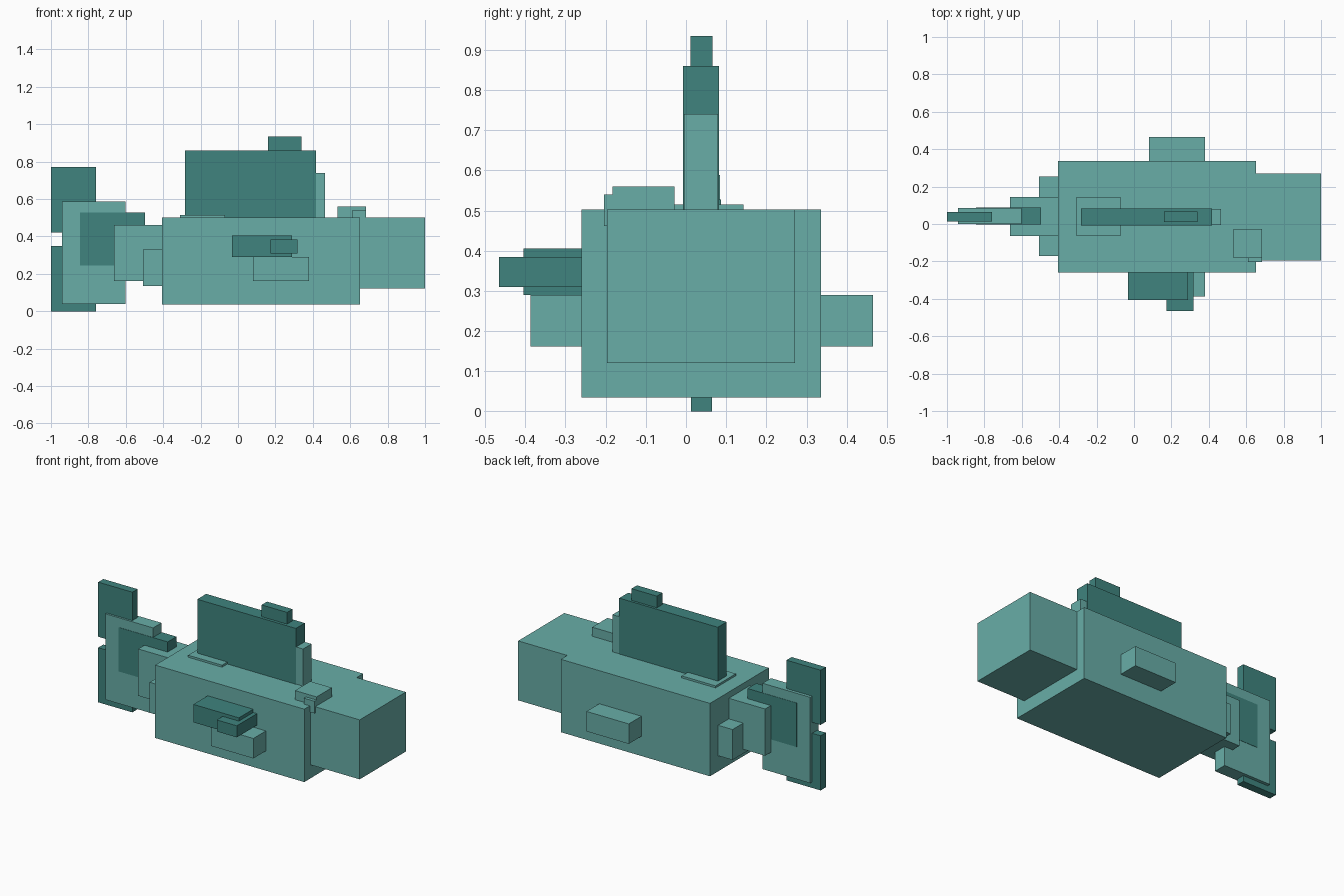
import bpy
import bmesh

cube = bpy.data.objects.get("Cube")
if cube:
    bpy.data.objects.remove(cube, do_unlink=True)


def material(name, rgb):
    mat = bpy.data.materials.new(name)
    mat.use_nodes = True
    color = (*rgb, 1.0)
    mat.diffuse_color = color
    mat.node_tree.nodes["Principled BSDF"].inputs["Base Color"].default_value = color
    return mat


light = material("light teal", (0.14, 0.42, 0.39))
dark = material("dark teal", (0.05, 0.23, 0.21))


def box(name, mat, x, y, z):
    """Box spanning the given (low, high) range on each axis."""
    mesh = bpy.data.meshes.new(name)
    bm = bmesh.new()
    bmesh.ops.create_cube(bm, size=1)
    for v in bm.verts:
        v.co = [span[0] if c < 0 else span[1] for c, span in zip(v.co, (x, y, z))]
    bm.to_mesh(mesh)
    bm.free()
    mesh.materials.append(mat)
    obj = bpy.data.objects.new(name, mesh)
    bpy.context.collection.objects.link(obj)
    return obj


# Body and head
box("body", light, (-0.405, 0.652), (-0.26, 0.336), (0.035, 0.502))
box("head", light, (0.652, 1.0), (-0.196, 0.271), (0.121, 0.502))

# Eye ridge over the right edge of the head
box("eye_ridge", light, (0.532, 0.685), (-0.183, -0.028), (0.502, 0.56))
box("eye_lid", light, (0.61, 0.685), (-0.204, -0.183), (0.462, 0.54))

# Dorsal fin
box("back_plate", light, (-0.31, -0.07), (-0.062, 0.143), (0.502, 0.515))
box("dorsal_fin", dark, (-0.283, 0.416), (-0.008, 0.082), (0.502, 0.86))
box("dorsal_fin_tip", dark, (0.16, 0.34), (0.011, 0.066), (0.86, 0.935))
box("dorsal_fin_front", light, (0.416, 0.465), (-0.005, 0.08), (0.502, 0.74))

# Side fins
for name, y in (("right_fin", (-0.387, -0.26)), ("left_fin", (0.336, 0.465))):
    box(name, light, (0.08, 0.38), y, (0.162, 0.29))
box("right_upper_fin", dark, (-0.033, 0.29), (-0.405, -0.26), (0.29, 0.405))
box("right_fin_tip", dark, (0.175, 0.317), (-0.465, -0.26), (0.31, 0.384))

# Tail base, stepping down towards the tail fin
box("tail_base_wide", light, (-0.507, -0.405), (-0.17, 0.253), (0.135, 0.33))
box("tail_base_narrow", light, (-0.662, -0.405), (-0.065, 0.145), (0.162, 0.462))

# Tail fin
box("tail_fin", light, (-0.94, -0.602), (0.0, 0.085), (0.038, 0.588))
box("tail_fin_panel", dark, (-0.845, -0.497), (-0.002, 0.087), (0.245, 0.527))
for name, z in (("tail_lobe_upper", (0.42, 0.77)), ("tail_lobe_lower", (0.0, 0.35))):
    box(name, dark, (-1.0, -0.758), (0.013, 0.065), z)
